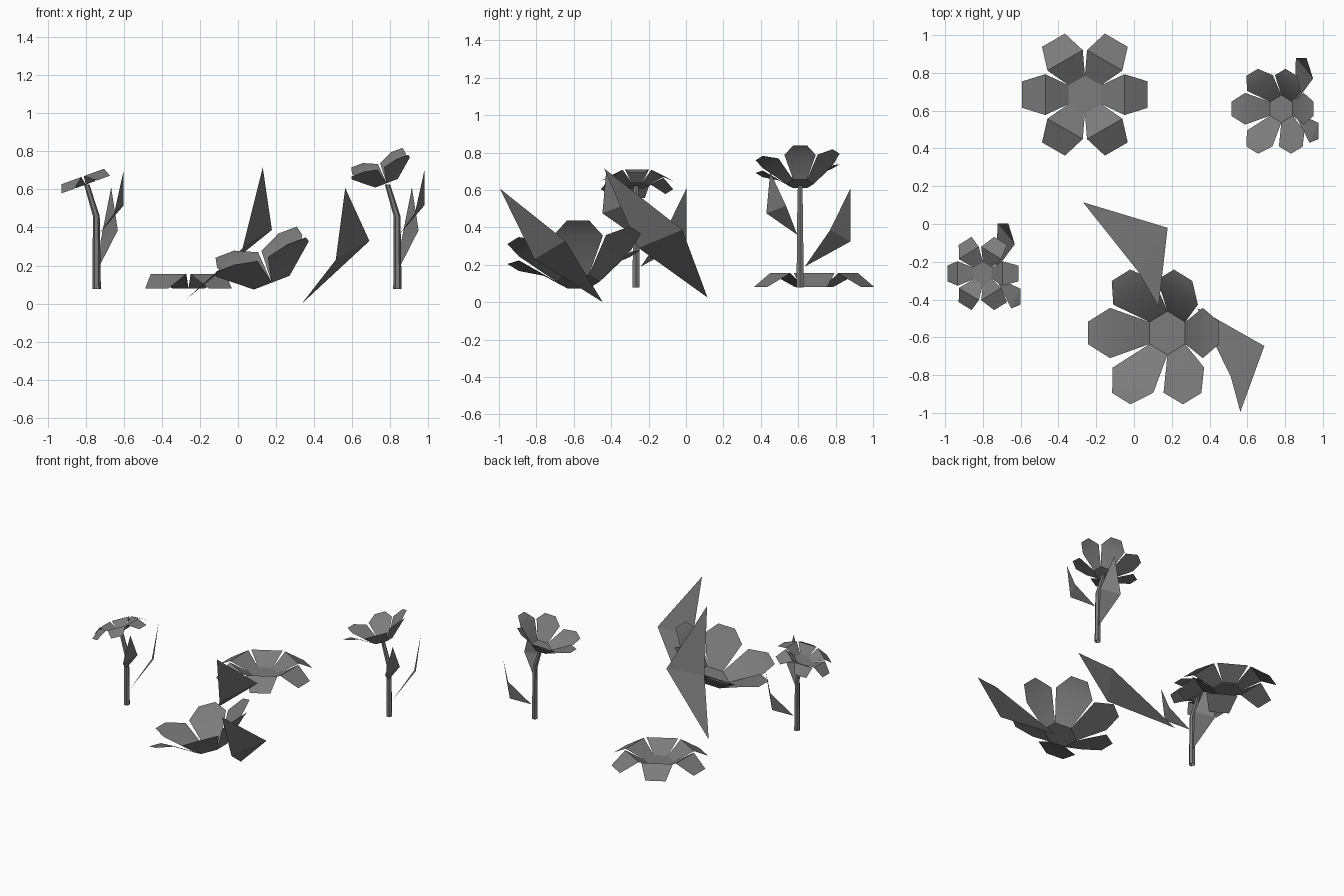
import bpy, bmesh
from math import radians, cos, sin
from mathutils import Matrix, Vector

if "Cube" in bpy.data.objects:
    bpy.data.objects.remove(bpy.data.objects["Cube"], do_unlink=True)

grey = bpy.data.materials.new("plain_grey")
grey.use_nodes = True
grey.diffuse_color = (0.2, 0.2, 0.2, 1)
bsdf = grey.node_tree.nodes["Principled BSDF"]
bsdf.inputs["Base Color"].default_value = (0.2, 0.2, 0.2, 1)
bsdf.inputs["Roughness"].default_value = 0.8


def finish(name, bm):
    mesh = bpy.data.meshes.new(name)
    bm.to_mesh(mesh)
    bm.free()
    obj = bpy.data.objects.new(name, mesh)
    bpy.context.collection.objects.link(obj)
    mesh.materials.append(grey)
    bpy.ops.object.select_all(action='DESELECT')
    obj.select_set(True)
    bpy.context.view_layer.objects.active = obj
    bpy.ops.object.shade_smooth_by_angle(angle=radians(30))
    return obj


def flower(name, place, scale, tilt, disc, rows, lean=None):
    """Hexagonal disc with six petals; rows = (outward, up, half width) from the disc edge."""
    bm = bmesh.new()
    ring = [bm.verts.new((disc * cos(radians(a)), disc * sin(radians(a)), 0))
            for a in range(-30, 330, 60)]
    bm.faces.new(ring)
    for i in range(6):
        a = radians(60 * i)
        e = lean(sin(a)) if lean else 0
        low, high = ring[i], ring[(i + 1) % 6]
        for out, up, half in rows:
            r = disc * cos(radians(30)) + out * cos(e) - up * sin(e)
            z = out * sin(e) + up * cos(e)
            new = [bm.verts.new((r * cos(a) - t * sin(a), r * sin(a) + t * cos(a), z))
                   for t in (-half, half)]
            bm.faces.new((low, new[0], new[1], high))
            low, high = new
    bm.transform(Matrix.Translation(place) @ Matrix.Rotation(radians(-tilt), 4, 'Y')
                 @ Matrix.Scale(scale, 4))
    return finish(name, bm)


def leaf(name, base, side, tip, other, shift=Vector()):
    """Pointed blade folded across its widest line."""
    bm = bmesh.new()
    p, r, t, l = [bm.verts.new(Vector(v) + shift) for v in (base, side, tip, other)]
    bm.faces.new((p, r, l))
    bm.faces.new((r, t, l))
    return finish(name, bm)


def stem(name, path, shift):
    """Tapered six-sided tube; path = (x, z, radius)."""
    bm = bmesh.new()
    rings = [[bm.verts.new(Vector((x + r * cos(radians(a)), 0.61 + r * sin(radians(a)), z)) + shift)
              for a in range(0, 360, 60)] for x, z, r in path]
    for lo, hi in zip(rings, rings[1:]):
        for i in range(6):
            j = (i + 1) % 6
            bm.faces.new((lo[i], lo[j], hi[j], hi[i]))
    return finish(name, bm)


# Petal styles: drooping and cupped
DROOP = [(0.123, 0.075, 0.108), (0.246, 0, 0.07)]
CUP = [(0.1625, 0.1625, 0.133), (0.27, 0.207, 0.06)]


def cup_lean(s):
    # back petals stand steeper, front petals lie flatter
    return 0.08 if s > 0.1 else -0.17 if s < -0.1 else 0


# Flower heads
flower("ground_drooping_flower", (-0.26, 0.685, 0.08), 1, 0, 0.1, DROOP)
flower("stemmed_drooping_flower", (-0.8, -0.262, 0.625), 0.6, 20, 0.1, DROOP)
flower("ground_cup_flower", (0.177, -0.577, 0.11), 1, 21, 0.116, CUP, cup_lean)
flower("stemmed_cup_flower", (0.78, 0.61, 0.632), 0.63, 21, 0.116, CUP, cup_lean)

# Stems with two leaves each
for side, shift in (("left", Vector()), ("right", Vector((-1.579, -0.877, 0)))):
    stem(side + "_stem", [(0.837, 0.078, 0.022), (0.835, 0.46, 0.018), (0.785, 0.625, 0.014)], shift)
    leaf(side + "_back_leaf", (0.848, 0.635, 0.19), (0.948, 0.77, 0.385),
         (0.913, 0.88, 0.61), (0.857, 0.88, 0.325), shift)
    leaf(side + "_front_leaf", (0.845, 0.595, 0.36), (0.929, 0.43, 0.475),
         (0.978, 0.45, 0.697), (0.978, 0.535, 0.515), shift)

# Large loose leaves
leaf("large_back_leaf", (-0.27, 0.115, 0.025), (0.178, -0.02, 0.387),
     (0.13, -0.438, 0.715), (0.024, -0.254, 0.29))
leaf("large_front_leaf", (0.335, -0.445, 0), (0.69, -0.646, 0.329),
     (0.563, -0.995, 0.607), (0.513, -0.81, 0.229))
